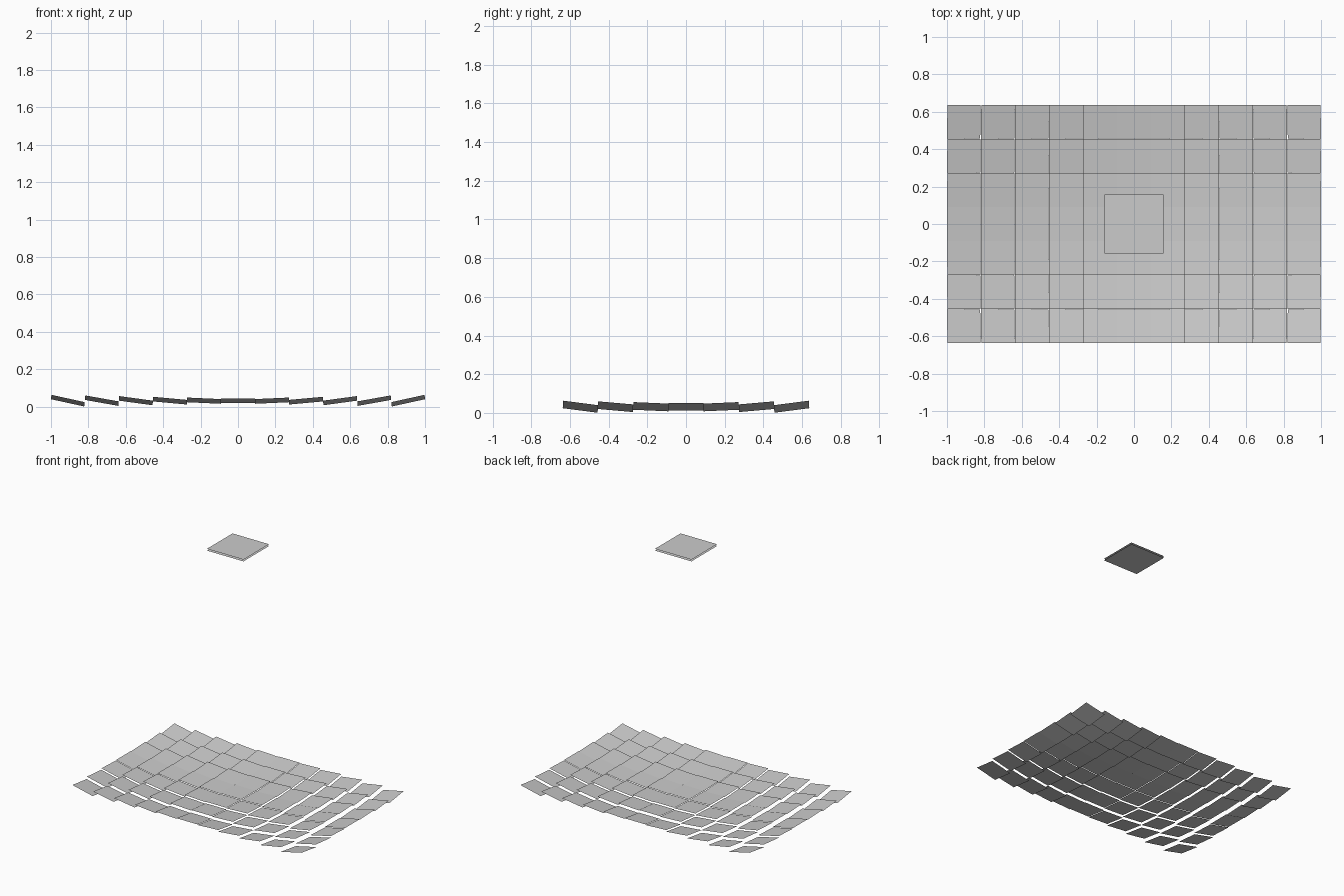
import bpy
from mathutils import Vector, Matrix

if "Cube" in bpy.data.objects:
    bpy.data.objects.remove(bpy.data.objects["Cube"])

COLS, ROWS = 11, 7
PITCH = 0.18198          # tile size equals spacing
BASE_Z = 0.032           # height of every tile centre
FOCUS = Vector((0, 0, 1.957))


def square(name, centre, size, normal=Vector((0, 0, 1))):
    """Thin square sheet facing the given direction."""
    h = size / 2
    mesh = bpy.data.meshes.new(name)
    corners = [(-h, -h, 0), (h, -h, 0), (h, h, 0), (-h, h, 0)]
    mesh.from_pydata(corners, [], [(0, 1, 2, 3)])
    turn = Vector((0, 0, 1)).rotation_difference(normal)
    mesh.transform(Matrix.Translation(centre) @ turn.to_matrix().to_4x4())
    obj = bpy.data.objects.new(name, mesh)
    bpy.context.collection.objects.link(obj)
    return obj


# Mirror tiles: each one bisects straight up and the direction to the focus
for r in range(ROWS):
    for c in range(COLS):
        p = Vector(((c - (COLS - 1) / 2) * PITCH, (r - (ROWS - 1) / 2) * PITCH, BASE_Z))
        n = ((FOCUS - p).normalized() + Vector((0, 0, 1))).normalized()
        square(f"mirror_tile_{r + 1}_{c + 1}", p, PITCH, n)

# Receiver: two parallel sheets at the focus
square("receiver_top", Vector((0, 0, 1.964)), 0.318)
square("receiver_bottom", Vector((0, 0, 1.95)), 0.318, Vector((0, 0, 1))).data.flip_normals()
